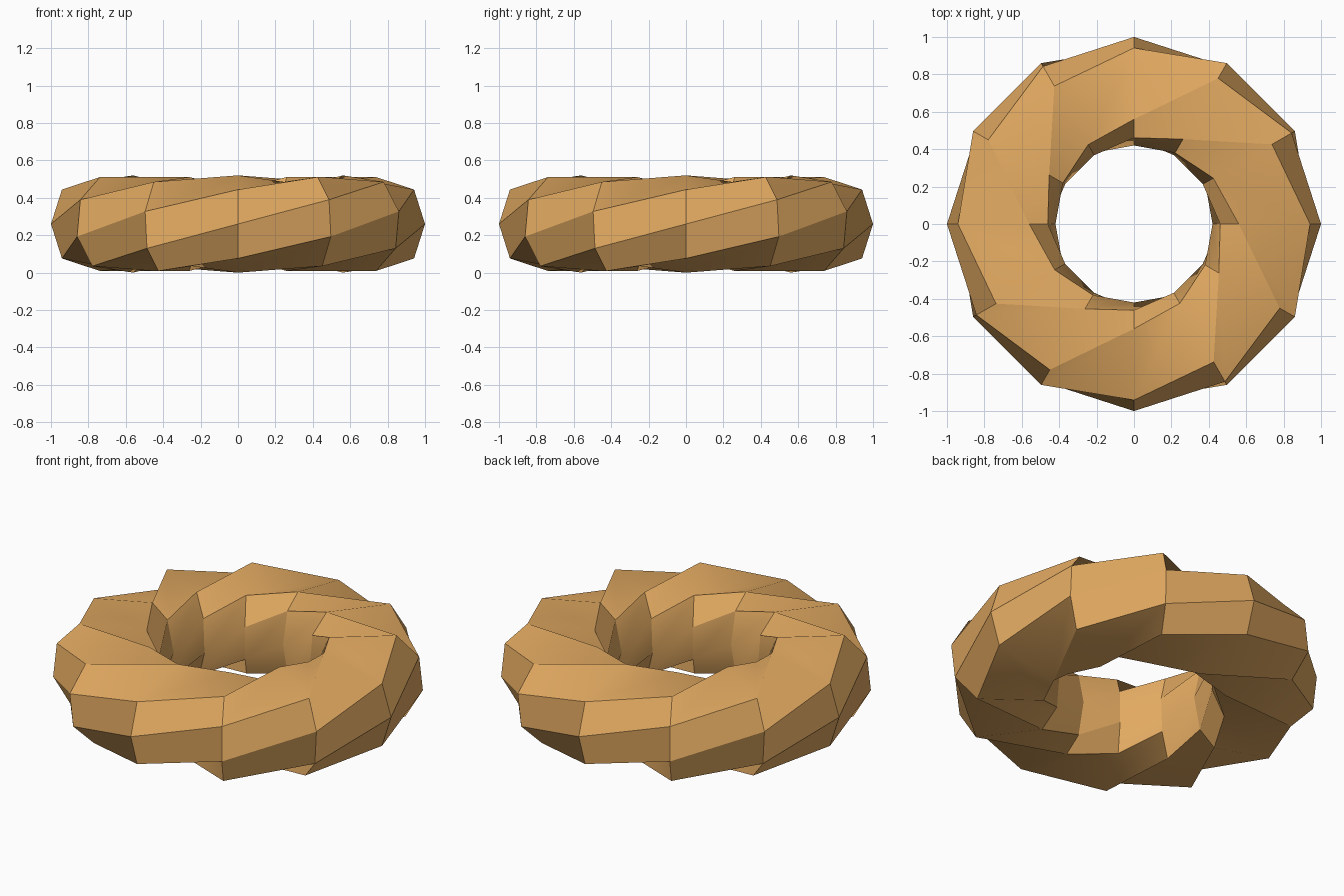
import bpy, bmesh, math

cube = bpy.data.objects.get("Cube")
if cube:
    bpy.data.objects.remove(cube, do_unlink=True)

SEGMENTS, SIDES = 12, 8
MAJOR, MINOR, HALF_HEIGHT = 0.8, 0.2, 0.26
PINCH = 0.7                      # inner half is pulled toward the centre
TWIST = math.radians(30)         # section roll per segment, one full turn in all

# Golden material
gold = bpy.data.materials.new("golden_tan")
gold.use_nodes = True
colour = (0.76, 0.40, 0.12, 1)
gold.diffuse_color = colour
shader = next(n for n in gold.node_tree.nodes if n.type == 'BSDF_PRINCIPLED')
shader.inputs["Base Color"].default_value = colour
shader.inputs["Roughness"].default_value = 0.6


def section_point(i, j):
    """Point j on the twisted octagonal section i."""
    turn = 2 * math.pi * i / SEGMENTS
    roll = 2 * math.pi * j / SIDES + TWIST * i
    radius = MAJOR + MINOR * math.cos(roll)
    if math.cos(roll) < 1e-6:
        radius *= PINCH
    return (radius * math.cos(turn), radius * math.sin(turn),
            HALF_HEIGHT * (1 + math.sin(roll)))


# Twisted ring: octagonal sections joined by quads
bm = bmesh.new()
rings = [[bm.verts.new(section_point(i, j)) for j in range(SIDES)]
         for i in range(SEGMENTS)]
for i in range(SEGMENTS):
    here, there = rings[i], rings[(i + 1) % SEGMENTS]
    for j in range(SIDES):
        k = (j + 1) % SIDES
        bm.faces.new((here[j], there[j], there[k], here[k]))
mesh = bpy.data.meshes.new("twisted_ring")
bm.to_mesh(mesh)
bm.free()
mesh.materials.append(gold)

ring = bpy.data.objects.new("twisted_ring", mesh)
bpy.context.collection.objects.link(ring)
bpy.ops.object.select_all(action='DESELECT')
ring.select_set(True)
bpy.context.view_layer.objects.active = ring
bpy.ops.object.shade_smooth_by_angle(angle=math.radians(30))
